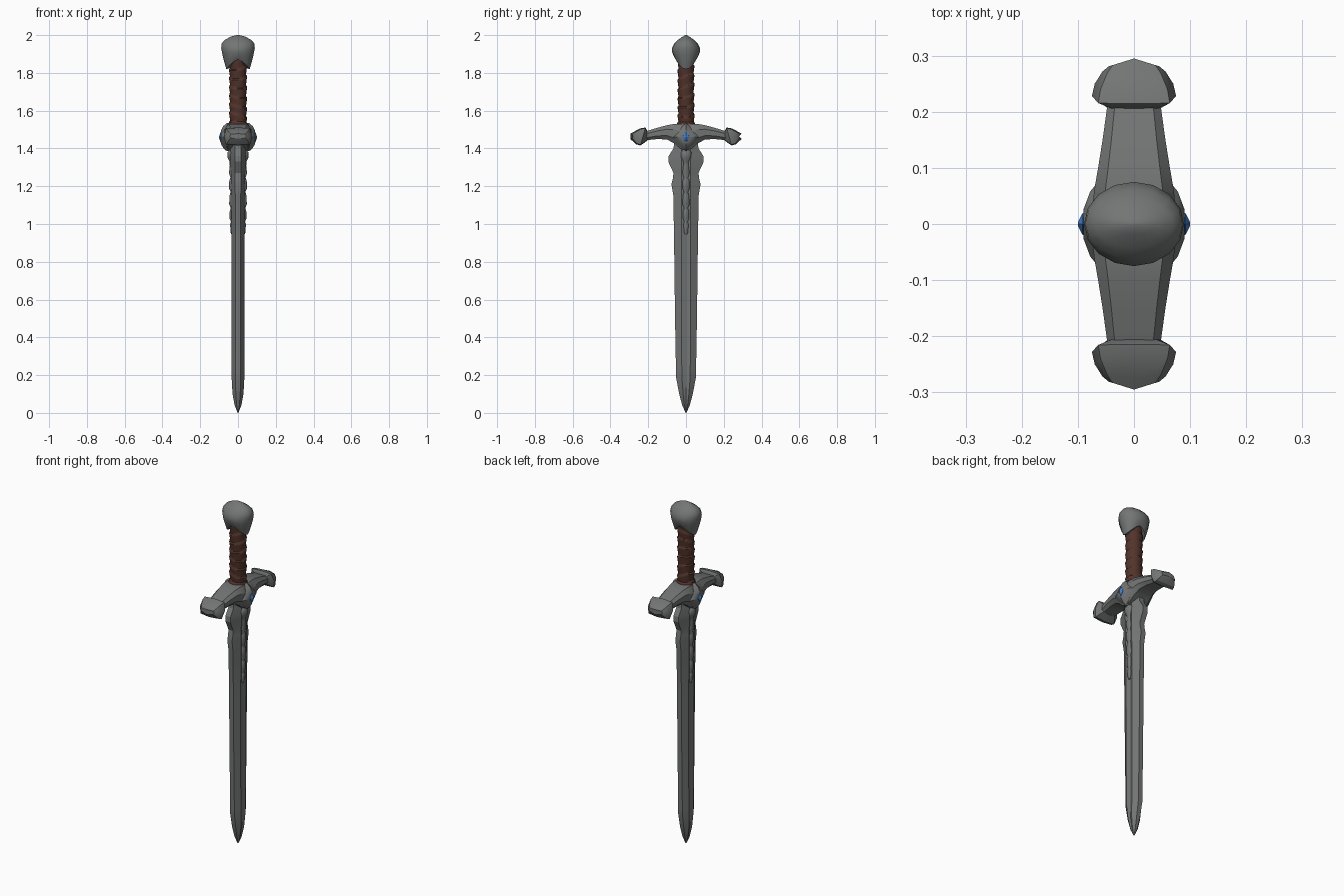
import bpy, bmesh, math
from mathutils import Vector

cube = bpy.data.objects.get("Cube")
if cube:
    bpy.data.objects.remove(cube, do_unlink=True)


def material(name, rgb):
    m = bpy.data.materials.new(name)
    m.use_nodes = True
    m.diffuse_color = (*rgb, 1)
    b = m.node_tree.nodes["Principled BSDF"]
    b.inputs["Base Color"].default_value = (*rgb, 1)
    b.inputs["Roughness"].default_value = 0.6
    return m


steel = material("steel grey", (0.17, 0.18, 0.175))
leather = material("leather brown", (0.085, 0.034, 0.024))
blue = material("gem blue", (0.06, 0.22, 0.6))


def loft(name, rings, mat, angle=35):
    """Skin a list of equal-length point rings and cap both ends."""
    bm = bmesh.new()
    rows = [[bm.verts.new(p) for p in ring] for ring in rings]
    n = len(rows[0])
    for a, b in zip(rows, rows[1:]):
        for i in range(n):
            j = (i + 1) % n
            bm.faces.new((a[i], a[j], b[j], b[i]))
    bm.faces.new(rows[0])
    bm.faces.new(rows[-1])
    bmesh.ops.remove_doubles(bm, verts=bm.verts, dist=0.0003)
    bmesh.ops.recalc_face_normals(bm, faces=bm.faces)
    me = bpy.data.meshes.new(name)
    bm.to_mesh(me)
    bm.free()
    me.materials.append(mat)
    ob = bpy.data.objects.new(name, me)
    bpy.context.collection.objects.link(ob)
    bpy.ops.object.select_all(action="DESELECT")
    ob.select_set(True)
    bpy.context.view_layer.objects.active = ob
    bpy.ops.object.shade_smooth_by_angle(angle=math.radians(angle))
    return ob


def angles(n):
    return [2 * math.pi * i / n for i in range(n)]


# Blade: blunt edges, two ridges and a shallow central fuller
def blade_ring(z, w, t):
    r, e, f = min(0.025, w * 0.42), t * 0.4, t * 0.82
    half = [(e, -w), (t, -r), (f, 0), (t, r), (e, w)]
    return [(x, y, z) for x, y in half] + [(-x, y, z) for x, y in reversed(half)]


blade = [(0, 0.002, 0.002), (0.04, 0.02, 0.018), (0.1, 0.036, 0.029),
         (0.19, 0.053, 0.034), (0.22, 0.053, 0.034), (0.5, 0.058, 0.034),
         (0.9, 0.063, 0.035), (1.15, 0.067, 0.036), (1.21, 0.077, 0.038),
         (1.24, 0.07, 0.038), (1.27, 0.066, 0.038), (1.33, 0.094, 0.04),
         (1.36, 0.092, 0.04), (1.4, 0.066, 0.04), (1.45, 0.06, 0.04)]
loft("blade", [blade_ring(*s) for s in blade], steel, 25)


# Beaded drop lying on each flat of the blade
drop = [(0.945, 0.006), (0.955, 0.011), (1.0, 0.014), (1.01, 0.009),
        (1.03, 0.017), (1.07, 0.016), (1.085, 0.01), (1.105, 0.02),
        (1.15, 0.017), (1.17, 0.011), (1.19, 0.021), (1.23, 0.019),
        (1.245, 0.012), (1.27, 0.021), (1.31, 0.016), (1.33, 0.017),
        (1.35, 0.029), (1.38, 0.03), (1.397, 0.014)]
for side, label in ((1, "left"), (-1, "right")):
    rings = [[(side * (0.03 + 0.85 * r * math.cos(a)), r * math.sin(a), z)
              for a in angles(10)] for z, r in drop]
    loft(label + "_blade_drop", rings, steel, 50)


# Crossguard arms: arched chamfered bars
def bar_ring(y, hx, lo, hi):
    c, d = hx * 0.72, (hi - lo) * 0.28
    half = [(c, lo), (hx, lo + d), (hx, hi - d), (c, hi)]
    return [(x, y, z) for x, z in half] + [(-x, y, z) for x, z in reversed(half)]


arm = [(0.0, 0.074, 1.39, 1.525), (0.03, 0.074, 1.4, 1.53),
       (0.06, 0.071, 1.425, 1.53), (0.1, 0.064, 1.447, 1.523),
       (0.15, 0.056, 1.45, 1.51), (0.215, 0.047, 1.443, 1.49)]
mirrored = [(-y, hx, lo, hi) for y, hx, lo, hi in reversed(arm[1:])]
loft("crossguard", [bar_ring(*s) for s in mirrored + arm], steel, 30)


# Flared guard ends: slanted inner rim closing to a blunt tip
def end_ring(y, hx, lo, hi, slant, bow):
    pts = []
    for x, z in [(hx * 0.85, lo), (hx, (lo + hi) / 2), (hx * 0.85, hi)]:
        pts.append((x, z))
    ring = pts + [(0, hi + 0.004)] + [(-x, z) for x, z in reversed(pts)] + [(0, lo - 0.004)]
    mid = (lo + hi) / 2
    return [(x, y - slant * (z - mid) / (hi - lo) + bow * (1 - abs(x) / hx), z)
            for x, z in ring]


ends = [(0.205, 0.045, 1.445, 1.488, 0, 0), (0.228, 0.075, 1.42, 1.507, 0.025, 0),
        (0.25, 0.07, 1.426, 1.502, 0.02, 0.003), (0.272, 0.056, 1.445, 1.485, 0.008, 0.008),
        (0.281, 0.045, 1.455, 1.475, 0, 0.014)]
for side, label in ((1, "back"), (-1, "front")):
    rings = [[(x, side * y, z) for x, y, z in end_ring(*s)] for s in ends]
    loft(label + "_guard_end", rings, steel, 30)


# Pointed bosses holding a gem on each side of the guard
def diamond_ring(x, hy, hz, zc=1.46):
    out = [(1, 0), (0.5, 0.55), (0, 1), (-0.5, 0.55), (-1, 0), (-0.5, -0.55), (0, -1), (0.5, -0.55)]
    return [(x, hy * u, zc + hz * v) for u, v in out]


boss = [(0, 0.085, 0.078), (0.06, 0.08, 0.074), (0.078, 0.058, 0.058), (0.09, 0.026, 0.036)]
gem = [(0.085, 0.02, 0.029), (0.092, 0.019, 0.028), (0.1, 0.003, 0.005)]
for side, label in ((1, "left"), (-1, "right")):
    loft(label + "_guard_boss", [diamond_ring(side * x, w, h) for x, w, h in boss], steel, 30)
    loft(label + "_gem", [diamond_ring(side * x, w, h) for x, w, h in gem], blue, 20)


# Grip: leather wrap with overlapping slanted turns
def grip_ring(z, turns=7, n=20):
    ring = []
    for a in angles(n):
        phase = ((z - 1.53) / 0.35 * turns + 0.3 * math.sin(a + z * 9)) % 1
        r = 0.039 + 0.007 * phase
        ring.append((1.06 * r * math.cos(a), r * math.sin(a), z))
    return ring


loft("grip", [grip_ring(1.51 + 0.37 * i / 60) for i in range(61)], leather, 45)
collar = [(1.515, 0.05), (1.528, 0.052), (1.538, 0.047), (1.545, 0.04)]
loft("grip_collar", [[(r * math.cos(a), 0.95 * r * math.sin(a), z) for a in angles(16)]
                     for z, r in collar], leather)


# Pommel: faceted cap whose skirt drops to a point on each broad side
def pommel_ring(z, rx, ry, dip):
    return [(rx * math.cos(a), ry * math.sin(a), z - dip * abs(math.cos(a)) ** 1.5)
            for a in angles(16)]


pommel = [(1.875, 0.044, 0.042, 0.05), (1.872, 0.062, 0.052, 0.052),
          (1.888, 0.07, 0.064, 0.04), (1.91, 0.082, 0.074, 0.015),
          (1.93, 0.089, 0.075, 0), (1.955, 0.087, 0.062, 0),
          (1.975, 0.07, 0.042, 0), (1.992, 0.038, 0.018, 0), (2.0, 0.008, 0.004, 0)]
loft("pommel", [pommel_ring(*s) for s in pommel], steel, 40)
